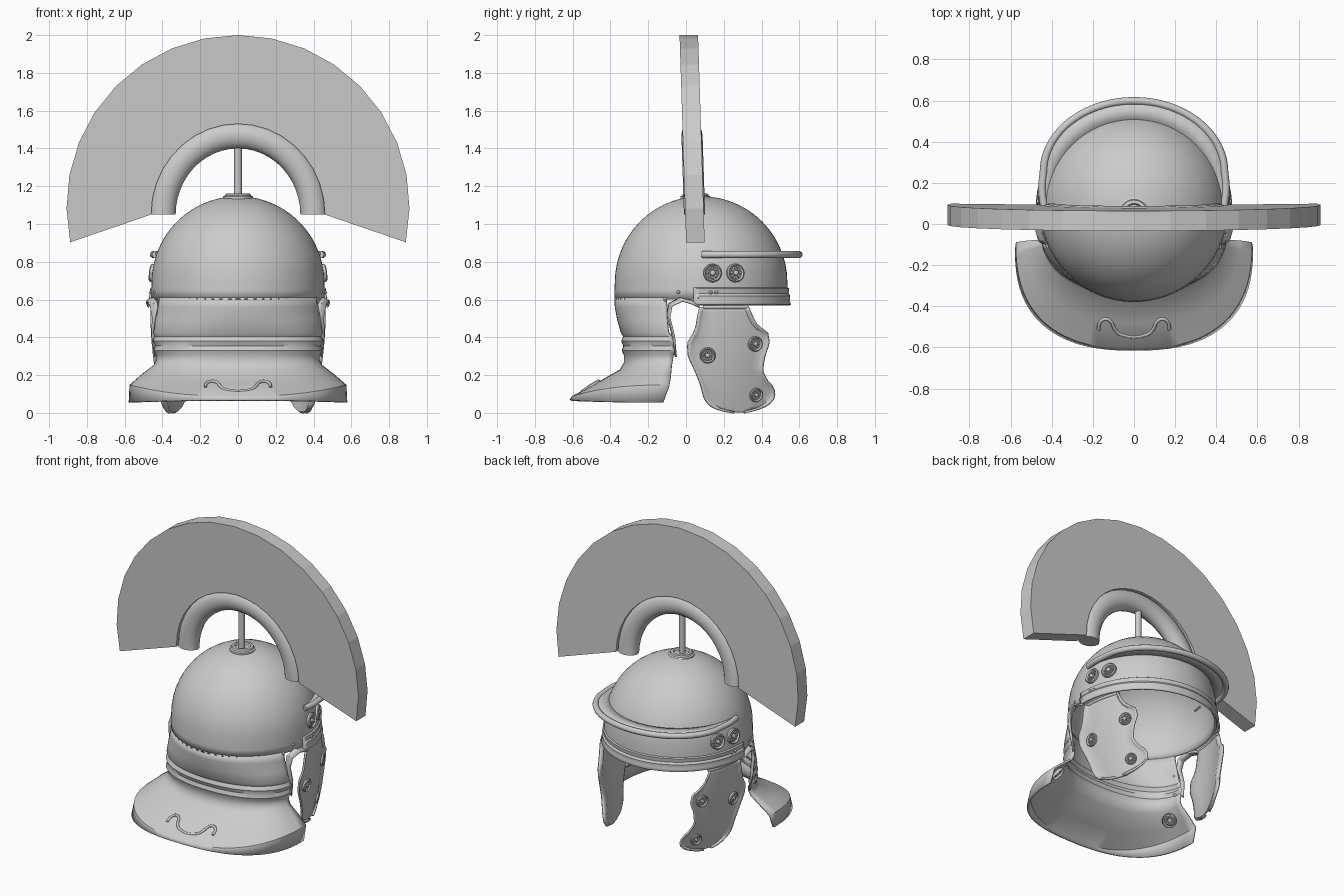
import bpy, bmesh, math
from mathutils import Vector, Matrix
from math import sin, cos, pi, radians, sqrt

if "Cube" in bpy.data.objects:
    bpy.data.objects.remove(bpy.data.objects["Cube"])

FLAT = {"crest_fan"}


def finish(name, bm, thick=0):
    bmesh.ops.remove_doubles(bm, verts=bm.verts, dist=1e-5)
    bmesh.ops.recalc_face_normals(bm, faces=bm.faces)
    me = bpy.data.meshes.new(name)
    bm.to_mesh(me)
    bm.free()
    ob = bpy.data.objects.new(name, me)
    bpy.context.collection.objects.link(ob)
    if thick:
        m = ob.modifiers.new("thickness", 'SOLIDIFY')
        m.thickness, m.offset = thick, 0
    return ob


def skin(bm, rows, wrap_rows=False, wrap_cols=False, caps=False):
    vs = [[bm.verts.new(p) for p in r] for r in rows]
    n, k = len(vs), len(vs[0])
    for i in range(n if wrap_rows else n - 1):
        for j in range(k if wrap_cols else k - 1):
            a, b = vs[i], vs[(i + 1) % n]
            bm.faces.new((a[j], a[(j + 1) % k], b[(j + 1) % k], b[j]))
    if caps:
        bm.faces.new(vs[0])
        bm.faces.new(vs[-1])


def loft(name, rows, thick=0, **kw):
    bm = bmesh.new()
    skin(bm, rows, **kw)
    return finish(name, bm, thick)


def revolve(profile, cx=0, cy=0, a0=0, a1=360, n=48):
    return [[(cx + r * cos(radians(a0 + (a1 - a0) * j / n)),
              cy + r * sin(radians(a0 + (a1 - a0) * j / n)), z)
             for j in range(n + 1)] for r, z in profile]


def interp(table, x):
    for (x0, *a), (x1, *b) in zip(table, table[1:]):
        if x0 >= x >= x1:
            t = (x0 - x) / (x0 - x1)
            return [p + (q - p) * t for p, q in zip(a, b)]
    return table[-1][1:]


def tube(name, pts, r):
    cu = bpy.data.curves.new(name, 'CURVE')
    cu.dimensions, cu.bevel_depth, cu.bevel_resolution = '3D', r, 3
    cu.use_fill_caps = True
    cu.resolution_u = 4
    sp = cu.splines.new('BEZIER')
    sp.bezier_points.add(len(pts) - 1)
    for b, p in zip(sp.bezier_points, pts):
        b.co = p
        b.handle_left_type = b.handle_right_type = 'AUTO'
    ob = bpy.data.objects.new(name, cu)
    bpy.context.collection.objects.link(ob)


def rosette(name, pos, normal, r):
    bm = bmesh.new()
    prof = [(1, -.2), (1, .2), (.88, .32), (.76, .2), (.72, .1), (.32, .1),
            (.28, .3), (.15, .4), (1e-6, .42)]
    skin(bm, revolve(prof, n=20))
    for i in range(8):
        a = i * pi / 4
        bmesh.ops.create_uvsphere(bm, u_segments=8, v_segments=5, radius=.18,
                                  matrix=Matrix.Translation((.54 * cos(a), .54 * sin(a), .1)))
    rot = Vector(normal).to_track_quat('Z', 'Y').to_matrix().to_4x4()
    bm.transform(Matrix.Translation(pos) @ rot @ Matrix.Scale(r, 4))
    finish(name, bm)


# bowl
R, CY, CZ = .45, .08, .69
prof = [(max(R * cos(a), 1e-6), CZ + R * sin(a)) for a in [i * pi / 28 for i in range(14, -1, -1)]]
loft("bowl", revolve(prof + [(.452, .65), (.452, .6)], cy=CY, n=64), .014)

# neck guard: half width, back y, centre y, sweep, back z, side z, corner power
neck = [(.452, -.372, .08, 66, .61, .61, 1), (.452, -.37, .06, 68, .56, .56, 1),
        (.45, -.357, 0, 74, .49, .49, 1), (.447, -.338, -.04, 81, .425, .425, .95),
        (.436, -.326, -.05, 86, .405, .405, .95), (.445, -.336, -.055, 88, .38, .38, .93),
        (.432, -.325, -.06, 90, .355, .355, .9), (.44, -.333, -.06, 90, .33, .33, .9),
        (.426, -.322, -.065, 90, .305, .305, .9), (.425, -.322, -.07, 90, .265, .28, .9),
        (.44, -.345, -.075, 90, .225, .25, .87), (.51, -.475, -.08, 90, .15, .195, .83),
        (.568, -.6, -.088, 90, .083, .145, .8), (.572, -.61, -.12, 90, .066, .055, .8)]
rows = []
for w, yb, yc, T, zb, zs, p in neck:
    row = []
    for j in range(41):
        t = radians(T) * (j / 20 - 1)
        s, c = sin(t), max(cos(t), 0)
        row.append((w * math.copysign(abs(s) ** p, s), yc + (yb - yc) * c ** p,
                    zb + (zs - zb) * s * s))
    rows.append(row)
loft("neck_guard", rows, .014)

# brow band
band = [(.45, .662), (.461, .656), (.457, .632), (.466, .618), (.463, .59), (.472, .572)]
loft("brow_band", revolve(band, cy=CY, a0=-5, a1=185), .012)

# brow peak: plate and rolled rim
rim = [(.437, .085), (.447, .17)] + \
      [(.44 * cos(a), .25 + .348 * sin(a)) for a in [i * pi / 18 for i in range(10)]]
rim += [(-x, y) for x, y in rim[-2::-1]]
tube("peak_rim", [(x, y, .838) for x, y in rim], .019)
inner = []
for x, y in rim:
    d = Vector((x, y - CY)).normalized() * .415
    inner.append((d.x, CY + d.y, .842))
loft("peak_plate", [inner, [(x, y, .842) for x, y in rim]], .012)


# cheek guards: z, rear edge y, front edge y
def cheek_x(y, z):
    return .44 - .9 * max(y - .1, 0) ** 2 - .07 * ((.56 - z) / .56) ** 2


cheek = [(.56, .075, .33), (.5, .06, .355), (.46, .055, .38), (.42, .04, .435), (.37, .008, .443),
         (.3, .012, .418), (.22, .05, .405), (.17, .07, .43), (.13, .083, .468), (.09, .092, .472),
         (.06, .105, .46), (.03, .14, .41), (.015, .185, .36), (.003, .25, .31)]
zs = [.56 - i * .0232 for i in range(23)] + [.035, .022, .012, .003]
for s, side in ((1, "right"), (-1, "left")):
    rows = []
    for z in zs:
        y0, y1 = interp(cheek, z)
        row = []
        for f in (0, .04, .1, .25, .4, .55, .7, .84, .92, .97, 1):
            y = y0 + (y1 - y0) * f
            lip = .02 if f in (0, 1) else .01 if f in (.04, .97) else 0
            row.append((s * (cheek_x(y, z) + lip), y, z))
        rows.append(row)
    loft(side + "_cheek_guard", rows, .012)
    tube(side + "_cheek_hinge", [(s * (cheek_x(y, .56) + .003), y, .56) for y in (.09, .2, .325)], .011)
    for i, (y, z, r) in enumerate([(.115, .305, .042), (.365, .365, .04), (.37, .095, .037)]):
        e = .01
        n = (s, -(cheek_x(y + e, z) - cheek_x(y, z)) / e * 1, -(cheek_x(y, z + e) - cheek_x(y, z)) / e)
        rosette(f"{side}_cheek_rosette_{i}", (s * (cheek_x(y, z) + .007), y, z), n, r)
    # bowl and neck rosettes
    for i, y in enumerate((.14, .26)):
        x = sqrt(.457 ** 2 - (y - CY) ** 2 - .05 ** 2)
        rosette(f"{side}_bowl_rosette_{i}", (s * x, y, .74), (s * x, y - CY, .05), .049)
    rosette(side + "_neck_rosette", (s * .447, -.195, .197), (s * .6, -.35, .75), .045)

    # ear flange: x, y, z, flare
    ear = [(.43, -.065, .31, .012), (.437, -.075, .42, .02), (.425, -.1, .52, .03), (.425, -.088, .58, .04),
           (.442, -.03, .607, .04), (.452, .03, .593, .033), (.458, .07, .574, .02)]
    ins = [(s * x, y, z) for x, y, z, f in ear]
    mid = [(s * (x + f * .4), y + .008 * (y < 0), z - .004) for x, y, z, f in ear]
    out = [(s * (x + f), y + .012 * (y < 0), z - .014) for x, y, z, f in ear]
    loft(side + "_ear_flange", [ins, mid, out], .01)

    # rivets
    bm = bmesh.new()
    for x, y, z in [(.44, -.04, .64), (.417, -.11, .6), (.463, .065, .612), (.461, .13, .637),
                    (.455, .16, .637), (.425, -.12, .47), (.42, -.11, .33)]:
        bmesh.ops.create_uvsphere(bm, u_segments=8, v_segments=6, radius=.01,
                                  matrix=Matrix.Translation((s * x, y, z)))
    finish(side + "_rivets", bm)

# carrying handle on the neck guard
half = [(.172, -.515, .135), (.165, -.478, .158), (.14, -.462, .168), (.112, -.475, .162),
        (.095, -.51, .142), (.065, -.537, .123)]
tube("neck_handle", [(-x, y, z) for x, y, z in half] + half[::-1], .008)

# crest socket and post
loft("crest_socket", revolve([(.08, 1.11), (.08, 1.145), (.07, 1.15), (.066, 1.16), (.05, 1.162),
                              (.045, 1.15), (1e-6, 1.15)], cy=.05, n=32))
loft("crest_post", revolve([(1e-6, 1.13), (.02, 1.13), (.02, 1.44), (1e-6, 1.44)], cy=.04, n=16))


# crest holder and fan, both leaning slightly
def lean(z):
    return .05 - .032 * (z - .9)


rings = []
for i in range(25):
    a = pi * i / 24
    ring = []
    for j in range(16):
        b = 2 * pi * j / 16
        q = .07 * cos(b)
        z = 1.05 + (.42 + q) * sin(a)
        ring.append(((.4 + q) * cos(a), lean(z) + .056 * sin(b), z))
    rings.append(ring)
loft("crest_holder", rings, wrap_cols=True, caps=True)

N = 18
outer, inn = [], []
for i in range(N + 1):
    a = radians(-12 + 204 * i / N)
    outer.append((.908 * cos(a), 1.092 + .908 * sin(a)))
    b = pi * i / N
    inn.append((.46 * cos(b), 1.05 + .48 * sin(b)))
sections = []
for (xo, zo), (xi, zi) in zip(outer, inn):
    sections.append([(x, lean(z) + d, z) for x, z, d in
                     ((xi, zi, -.049), (xo, zo, -.049), (xo, zo, .049), (xi, zi, .049))])
loft("crest_fan", sections, wrap_cols=True, caps=True)

# smooth shading with sharp edges kept
bpy.ops.object.select_all(action='DESELECT')
for ob in bpy.context.scene.objects:
    if ob.type == 'MESH' and ob.name not in FLAT:
        ob.select_set(True)
        bpy.context.view_layer.objects.active = ob
bpy.ops.object.shade_smooth_by_angle(angle=radians(35))
